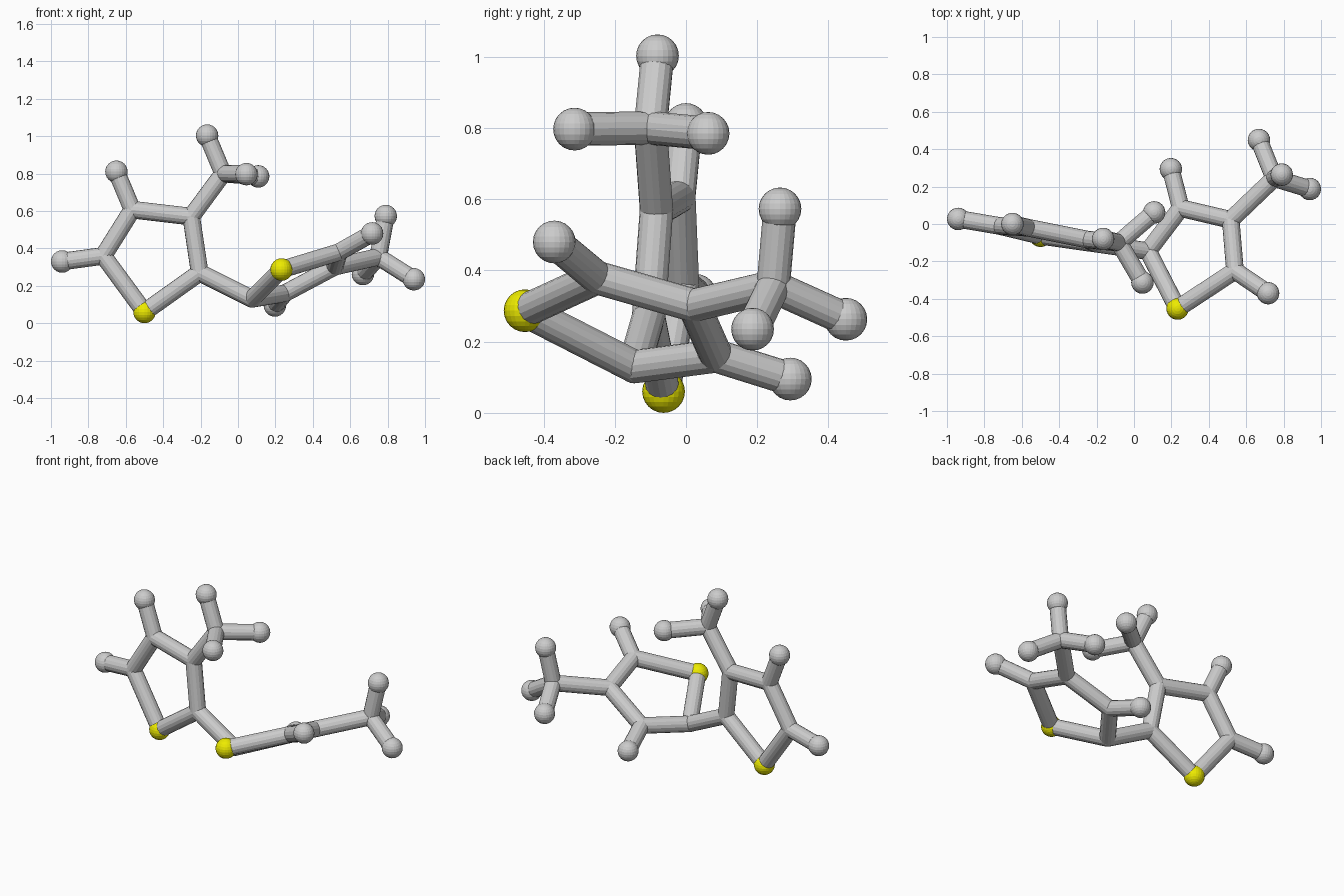
import bpy
from mathutils import Vector

if "Cube" in bpy.data.objects:
    bpy.data.objects.remove(bpy.data.objects["Cube"])

R_BALL, R_BOND = 0.06, 0.047

yellow = bpy.data.materials.new("yellow")
yellow.diffuse_color = (0.85, 0.83, 0.0, 1)
yellow.use_nodes = True
yellow.node_tree.nodes["Principled BSDF"].inputs["Base Color"].default_value = yellow.diffuse_color


def ball(name, p, r, mat=None):
    bpy.ops.mesh.primitive_uv_sphere_add(segments=24, ring_count=12, radius=r, location=p)
    ob = bpy.context.object
    ob.name = name
    if mat:
        ob.data.materials.append(mat)


def stick(name, a, b):
    a, b = Vector(a), Vector(b)
    d = b - a
    bpy.ops.mesh.primitive_cylinder_add(vertices=16, radius=R_BOND, depth=d.length,
                                        location=(a + b) / 2)
    ob = bpy.context.object
    ob.name = name
    ob.rotation_euler = d.to_track_quat('Z', 'Y').to_euler()


def unit(name, ring, ring_tips, branch_at, branch, branch_tips):
    # five-sided ring; first point is the yellow ball
    for i, p in enumerate(ring):
        stick(name + "_ring_bond", p, ring[(i + 1) % 5])
        if i == 0:
            ball(name + "_yellow_ball", p, R_BALL, yellow)
        else:
            ball(name + "_joint", p, R_BOND)
    # single end balls on the ring
    for i, p in ring_tips.items():
        stick(name + "_tip_bond", ring[i], p)
        ball(name + "_tip_ball", p, R_BALL)
    # side branch with three end balls
    stick(name + "_branch_bond", ring[branch_at], branch)
    ball(name + "_branch_joint", branch, R_BOND)
    for p in branch_tips:
        stick(name + "_branch_tip_bond", branch, p)
        ball(name + "_branch_tip_ball", p, R_BALL)


# upright left ring
left = [(-0.50, -0.063, 0.06), (-0.205, -0.105, 0.27), (-0.25, -0.083, 0.57),
        (-0.565, -0.02, 0.607), (-0.72, -0.01, 0.36)]
unit("left", left, {3: (-0.65, 0.0, 0.81), 4: (-0.94, 0.027, 0.33)}, 2,
     (-0.08, -0.10, 0.80),
     [(-0.165, -0.08, 1.003), (0.045, -0.313, 0.797), (0.108, 0.062, 0.785)])

# reclining right ring
right = [(0.233, -0.452, 0.287), (0.075, -0.145, 0.13), (0.25, 0.085, 0.16),
         (0.517, 0.022, 0.302), (0.54, -0.25, 0.38)]
unit("right", right, {2: (0.197, 0.293, 0.095), 4: (0.717, -0.37, 0.48)}, 3,
     (0.75, 0.245, 0.355),
     [(0.79, 0.264, 0.573), (0.94, 0.187, 0.235), (0.668, 0.449, 0.263)])

# link between rings
stick("link_bond", left[1], right[1])
